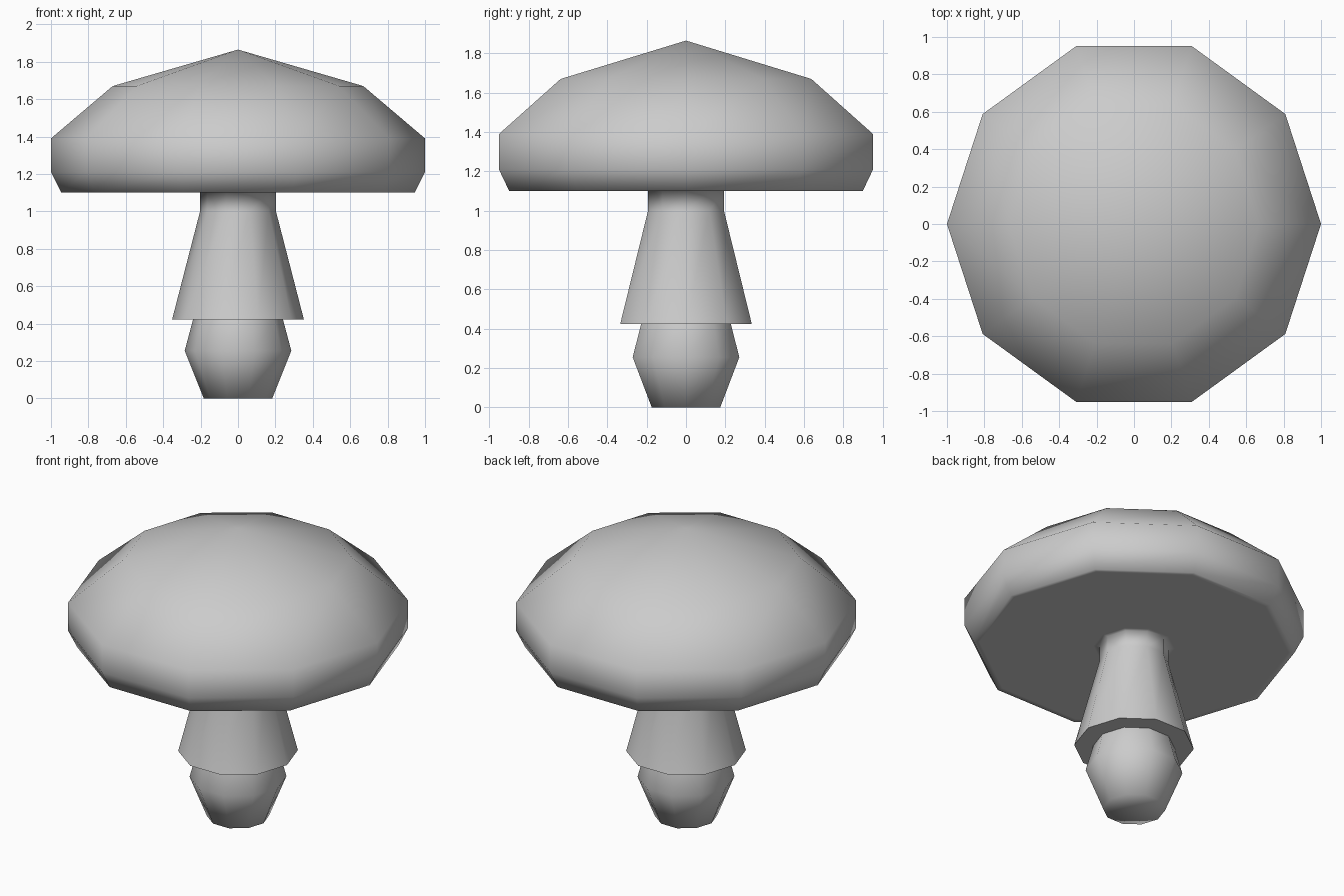
import bpy, bmesh, math

if "Cube" in bpy.data.objects:
    bpy.data.objects.remove(bpy.data.objects["Cube"])

SIDES = 10


def lathe(name, profile):
    """Revolve (radius, height) points, listed bottom to top along the outside."""
    bm = bmesh.new()
    rings = []
    for r, z in profile:
        count = SIDES if r > 0 else 1
        rings.append([bm.verts.new((r * math.cos(2 * math.pi * i / SIDES),
                                    r * math.sin(2 * math.pi * i / SIDES), z))
                      for i in range(count)])
    for a, b in zip(rings, rings[1:]):
        for i in range(SIDES):
            j = (i + 1) % SIDES
            if len(a) == 1:
                bm.faces.new((a[0], b[j], b[i]))
            elif len(b) == 1:
                bm.faces.new((a[i], a[j], b[0]))
            else:
                bm.faces.new((a[i], a[j], b[j], b[i]))
    mesh = bpy.data.meshes.new(name)
    bm.to_mesh(mesh)
    bm.free()
    obj = bpy.data.objects.new(name, mesh)
    bpy.context.collection.objects.link(obj)
    bpy.ops.object.select_all(action='DESELECT')
    obj.select_set(True)
    bpy.context.view_layer.objects.active = obj
    bpy.ops.object.shade_smooth_by_angle(angle=math.radians(95))
    return obj


# Bulbous foot of the stem
lathe("stem_base", [(0, 0), (0.183, 0), (0.285, 0.255), (0.24, 0.423)])

# Flared skirt with the neck, blending into the underside of the cap
lathe("stem_skirt", [(0.24, 0.423), (0.352, 0.423), (0.203, 1.0),
                     (0.203, 1.1), (0.24, 1.1)])

# Cap: flat underside, short rim and domed top
lathe("cap", [(0.24, 1.1), (0.91, 1.1), (0.945, 1.1), (1.0, 1.21),
              (1.0, 1.39), (0.67, 1.67), (0, 1.865)])
